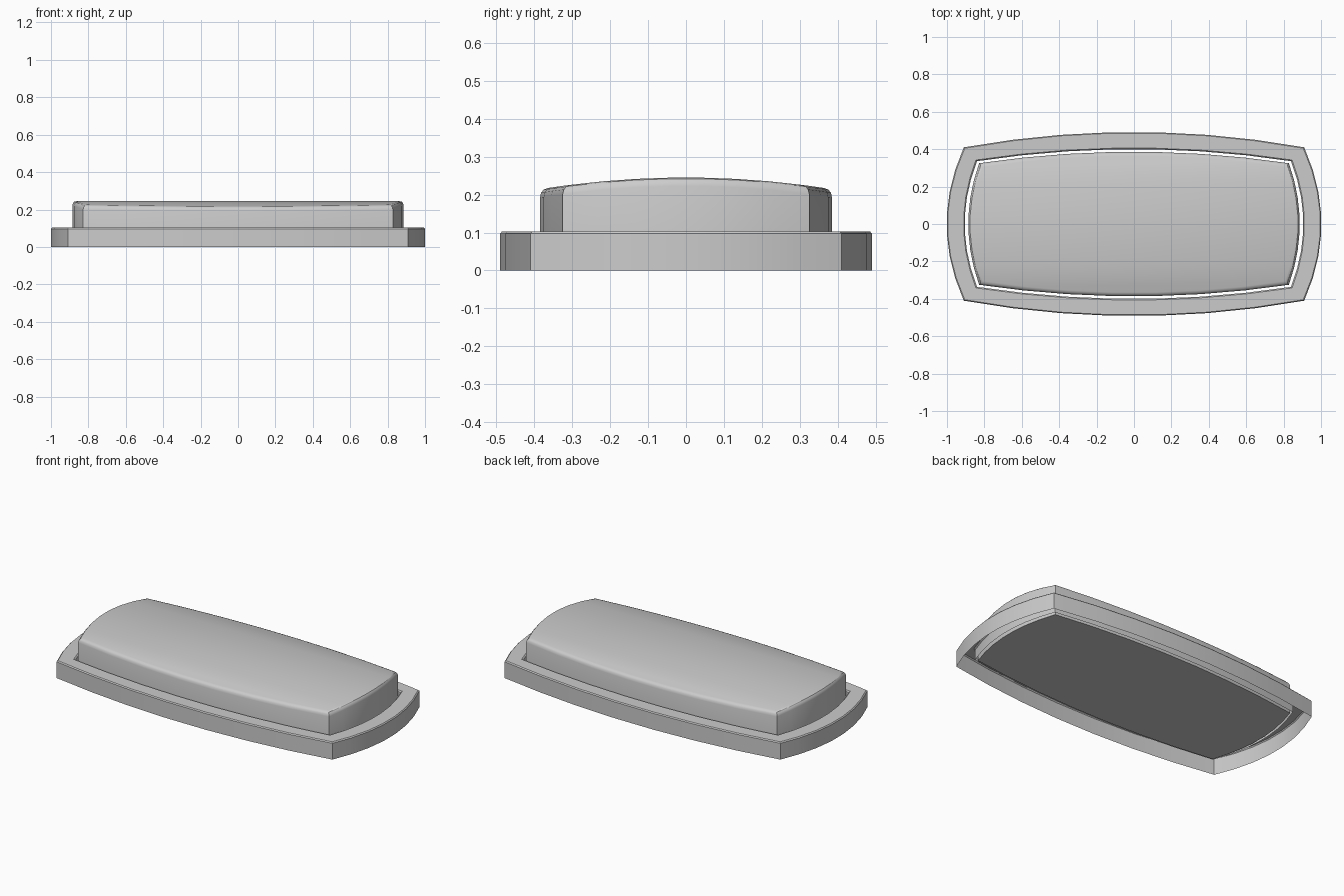
import bpy, bmesh, math

if "Cube" in bpy.data.objects:
    bpy.data.objects.remove(bpy.data.objects["Cube"])

N = 7  # segments per bowed side


def outline(cx, cy, ex, ey):
    """Bowed rectangle: corners (cx, cy), side middles reaching ex and ey."""
    k = 1 - 1 / N ** 2  # the middle facet reaches the full extent
    pts = []
    for side in range(4):
        for i in range(N):
            t = 2 * i / N - 1
            bow = (1 - t * t) / k
            x, y = [(cx + (ex - cx) * bow, t * cy),
                    (-t * cx, cy + (ey - cy) * bow),
                    (-cx - (ex - cx) * bow, -t * cy),
                    (t * cx, -cy - (ey - cy) * bow)][side]
            pts.append((x, y))
    return pts


def loft(bm, dims, rows):
    """Stack outline rings; each row is (inset, height function of y)."""
    rings = []
    for inset, height in rows:
        pts = outline(*[d - inset for d in dims])
        rings.append([bm.verts.new((x, y, height(y))) for x, y in pts])
    n = 4 * N
    for a, b in zip(rings, rings[1:]):
        for i in range(n):
            j = (i + 1) % n
            bm.faces.new((a[i], a[j], b[j], b[i]))
    return rings


def finish(bm, name):
    bmesh.ops.recalc_face_normals(bm, faces=bm.faces)
    mesh = bpy.data.meshes.new(name)
    bm.to_mesh(mesh)
    bm.free()
    ob = bpy.data.objects.new(name, mesh)
    bpy.context.collection.objects.link(ob)
    bpy.context.view_layer.objects.active = ob
    ob.select_set(True)
    bpy.ops.object.shade_smooth_by_angle(angle=math.radians(30))
    ob.select_set(False)


def flat(z):
    return lambda y: z


def dome(drop):
    return lambda y: 0.245 - drop - 0.03 * (y / 0.38) ** 2


# Surrounding frame: hollow shell, open underneath
OUTER = (0.91, 0.41, 1.0, 0.49)
INNER = (0.845, 0.342, 0.91, 0.405)
bm = bmesh.new()
outer = loft(bm, OUTER, [(0, flat(0)), (0, flat(0.097)), (0.005, flat(0.103))])
inner = loft(bm, INNER, [(0, flat(0.103)), (0.006, flat(0.097)), (0.006, flat(0.035))])
for i in range(4 * N):
    j = (i + 1) % (4 * N)
    bm.faces.new((outer[-1][i], outer[-1][j], inner[0][j], inner[0][i]))
finish(bm, "frame")

# Domed button set in the frame opening, closed underneath
BUTTON = (0.828, 0.325, 0.885, 0.385)
bm = bmesh.new()
rings = loft(bm, BUTTON, [(0.0, flat(0.03)), (0.0, dome(0.022)), (0.003, dome(0.010)),
                          (0.009, dome(0.003)), (0.02, dome(0.0))])
bm.faces.new(rings[0])
top = rings[-1]
for i in range(N):
    bm.faces.new((top[i], top[i + 1], top[3 * N - i - 1], top[3 * N - i]))
bm.faces.new(top[N:2 * N + 1])
bm.faces.new(top[3 * N:] + [top[0]])
finish(bm, "button")
